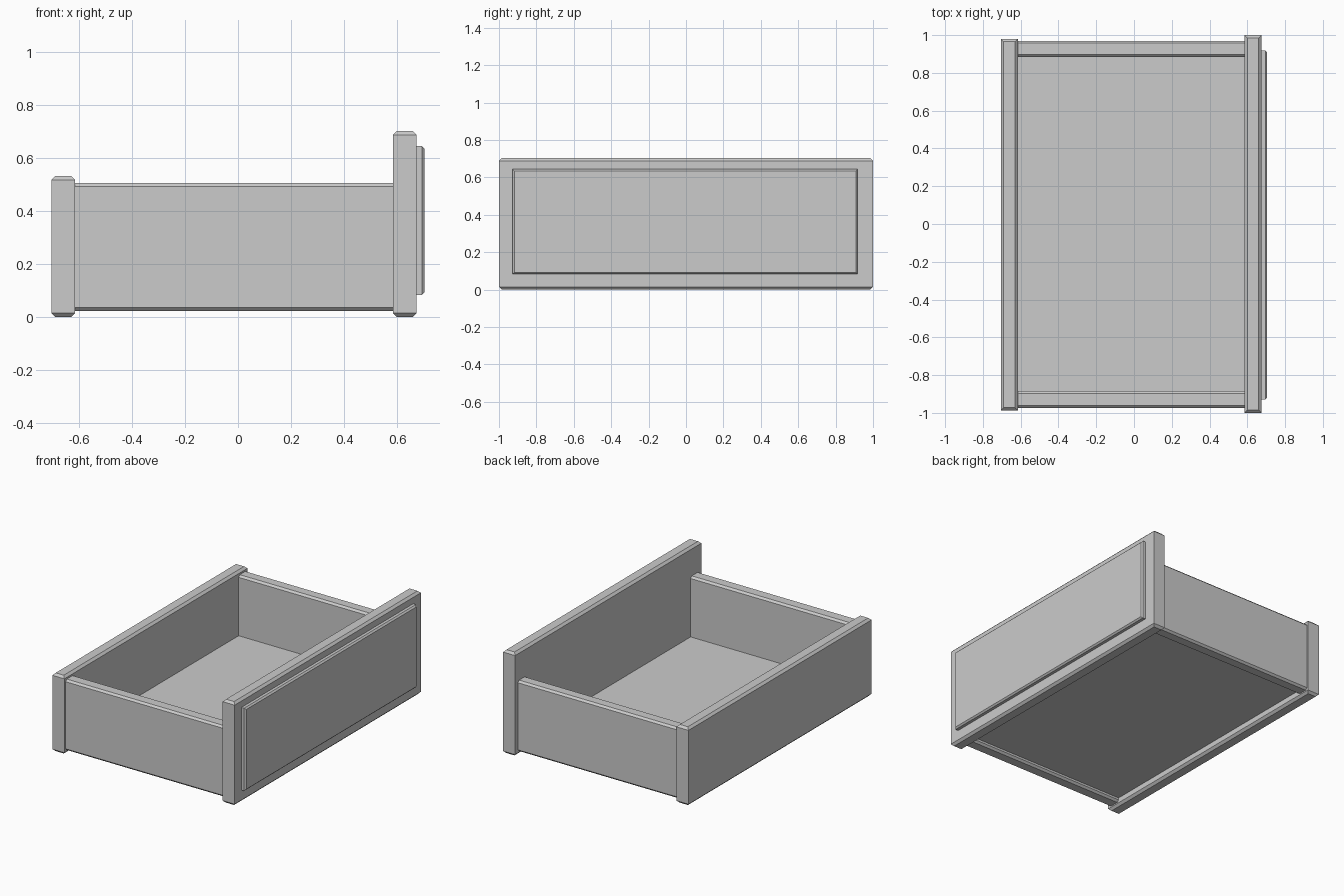
import bpy
import bmesh

cube = bpy.data.objects.get("Cube")
if cube:
    bpy.data.objects.remove(cube, do_unlink=True)

grey = bpy.data.materials.new("plain_grey")
grey.use_nodes = True
colour = (0.6, 0.6, 0.6, 1)
grey.diffuse_color = colour
grey.node_tree.nodes["Principled BSDF"].inputs["Base Color"].default_value = colour


def board(name, x, y, z, chamfer=0, pick=None):
    """Box between the given ranges, chamfered on the edges that pick accepts."""
    low, high = zip(x, y, z)
    bm = bmesh.new()
    bmesh.ops.create_cube(bm, size=1)
    for v in bm.verts:
        v.co = [low[i] if v.co[i] < 0 else high[i] for i in range(3)]
    if chamfer:
        edges = [e for e in bm.edges if pick(e)]
        bmesh.ops.bevel(bm, geom=edges, offset=chamfer, segments=1,
                        affect='EDGES', profile=0.5)
    mesh = bpy.data.meshes.new(name)
    bm.to_mesh(mesh)
    bm.free()
    mesh.materials.append(grey)
    obj = bpy.data.objects.new(name, mesh)
    bpy.context.collection.objects.link(obj)
    return obj


def spans(edge, axis):
    return abs(edge.verts[0].co[axis] - edge.verts[1].co[axis]) > 0.001


def level(edge):
    return not spans(edge, 2)


def lengthwise(edge):
    return spans(edge, 0)


def outer_rim(edge):
    return all(v.co.x > 0.69 for v in edge.verts)


# Tall drawer face with its raised plate
board("drawer_face", (0.585, 0.675), (-1, 1), (0, 0.703), 0.015, level)
board("face_plate", (0.67, 0.705), (-0.928, 0.918), (0.083, 0.645), 0.01, outer_rim)

# Lower back board
board("back_board", (-0.705, -0.615), (-0.987, 0.98), (0, 0.532), 0.015, level)

# Matching side boards
for name, y in (("right_side", (-0.973, -0.885)), ("left_side", (0.885, 0.97))):
    board(name, (-0.62, 0.59), y, (0.023, 0.505), 0.013, lengthwise)

# Recessed floor
board("drawer_floor", (-0.62, 0.59), (-0.89, 0.89), (0.05, 0.095))
